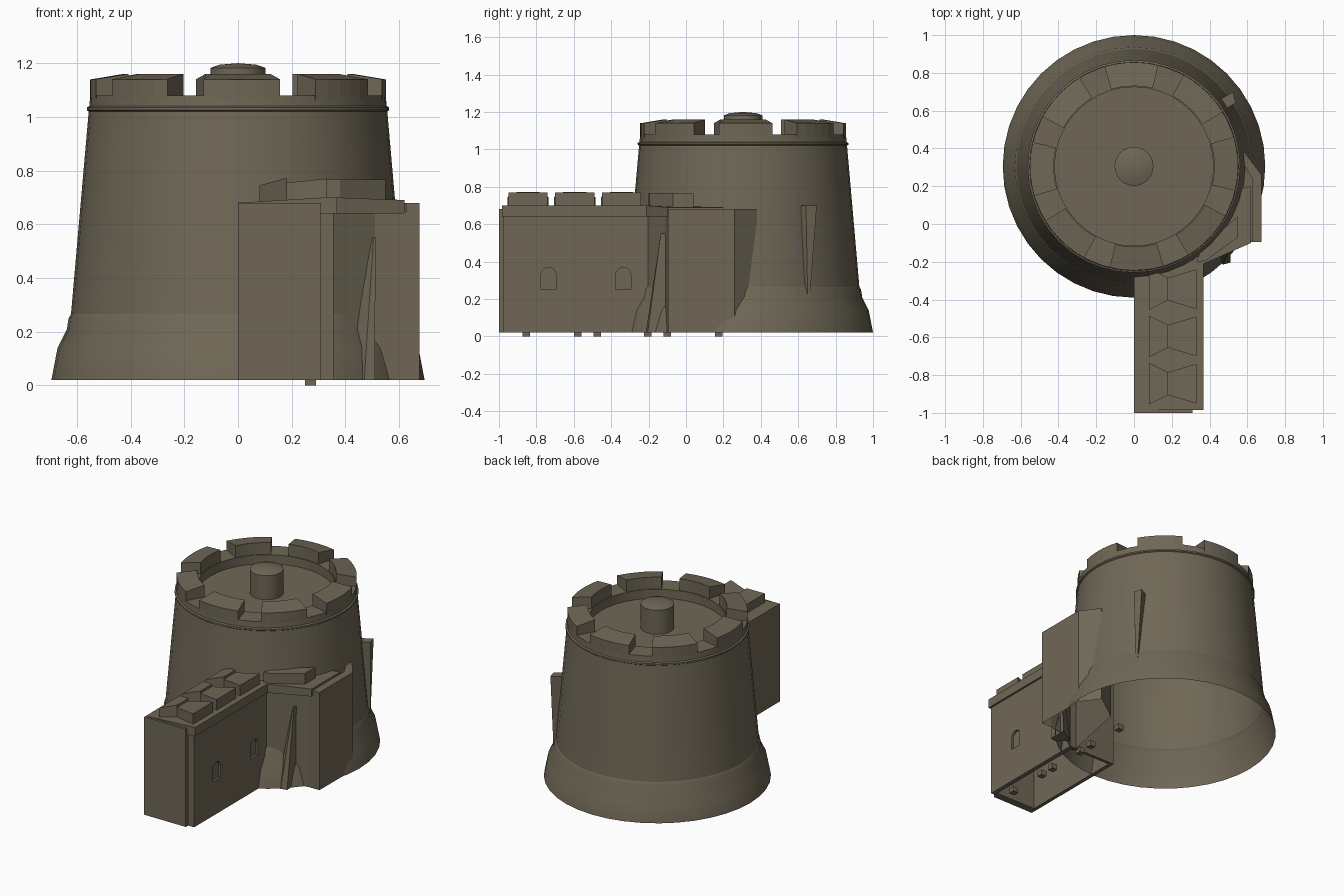
import bpy, bmesh
from math import sin, cos, pi, radians

cube = bpy.data.objects.get("Cube")
if cube:
    bpy.data.objects.remove(cube, do_unlink=True)

stone = bpy.data.materials.new("brown_stone")
stone.use_nodes = True
stone.diffuse_color = (0.16, 0.137, 0.094, 1)
stone.node_tree.nodes["Principled BSDF"].inputs["Base Color"].default_value = stone.diffuse_color

CY = 0.305   # tower axis y
BASE = 0.02  # height of the masonry foot


def finish(name, bm, smooth=False):
    bmesh.ops.recalc_face_normals(bm, faces=bm.faces)
    mesh = bpy.data.meshes.new(name)
    bm.to_mesh(mesh)
    bm.free()
    mesh.materials.append(stone)
    ob = bpy.data.objects.new(name, mesh)
    bpy.context.collection.objects.link(ob)
    if smooth:
        bpy.ops.object.select_all(action="DESELECT")
        ob.select_set(True)
        bpy.context.view_layer.objects.active = ob
        bpy.ops.object.shade_smooth_by_angle(angle=radians(25))
    return ob


def loft(name, low, high, open_bottom=False):
    """Closed solid between two matching loops of 3D points."""
    bm = bmesh.new()
    a = [bm.verts.new(p) for p in low]
    b = [bm.verts.new(p) for p in high]
    n = len(a)
    for i in range(n):
        j = (i + 1) % n
        bm.faces.new((a[i], a[j], b[j], b[i]))
    bm.faces.new(b)
    if not open_bottom:
        bm.faces.new(a[::-1])
    return finish(name, bm)


def prism(name, plan, z0, z1, open_bottom=False):
    return loft(name, [(x, y, z0) for x, y in plan], [(x, y, z1) for x, y in plan], open_bottom)


def box(name, x0, x1, y0, y1, z0, z1):
    return prism(name, [(x0, y0), (x1, y0), (x1, y1), (x0, y1)], z0, z1)


def lathe(name, profile, segments):
    """Turn a (radius, height) profile around the tower axis."""
    bm = bmesh.new()
    verts = [bm.verts.new((r, CY, z)) for r, z in profile]
    edges = [bm.edges.new(pair) for pair in zip(verts, verts[1:])]
    bmesh.ops.spin(bm, geom=verts + edges, cent=(0, CY, 0), axis=(0, 0, 1),
                   angle=2 * pi, steps=segments)
    bmesh.ops.remove_doubles(bm, verts=bm.verts, dist=0.0005)
    return finish(name, bm, True)


def polar(r, deg, z):
    return (r * cos(radians(deg)), CY + r * sin(radians(deg)), z)


def cut(target, cutter):
    mod = target.modifiers.new(cutter.name, "BOOLEAN")
    mod.operation, mod.solver, mod.object = "DIFFERENCE", "EXACT", cutter
    cutter.hide_render = True
    cutter.hide_set(True)


# Round tower, open underneath, with sunken roof deck
lathe("tower", [(0.695, BASE), (0.672, 0.14), (0.637, 0.21), (0.631, 0.25), (0.622, 0.265),
                (0.556, 1.02), (0.563, 1.025), (0.563, 1.035), (0.553, 1.04), (0.551, 1.08),
                (0.42, 1.08), (0.42, 1.02), (0, 1.02)], 40)
lathe("roof_post", [(0.103, 1.02), (0.103, 1.182), (0.07, 1.194), (0, 1.2)], 24)

# Tower merlons, higher on the inside
for k in range(8):
    mid = 45 * k + 1.5
    angles = [mid - 15 + 6 * i for i in range(6)]
    low = [polar(0.551, a, 1.06) for a in angles] + [polar(0.425, a, 1.06) for a in angles[::-1]]
    high = [polar(0.551, a, 1.14) for a in angles] + [polar(0.425, a, 1.16) for a in angles[::-1]]
    loft(f"tower_merlon_{k + 1}", low, high)

# Slim tapering fin on the tower side
loft("tower_fin",
     [polar(0.60, 32, 0.18), polar(0.635, 33, 0.18), polar(0.635, 34, 0.18), polar(0.60, 35, 0.18)],
     [polar(0.56, 32, 0.70), polar(0.635, 32, 0.70), polar(0.655, 37, 0.70), polar(0.56, 38, 0.70)])

# Straight hollow wall with two arched niches
wall = box("straight_wall", 0, 0.355, -0.975, -0.2, BASE, 0.645)
cut(wall, box("wall_cavity_cutter", 0.025, 0.325, -0.95, -0.22, -0.1, 0.6))
for i, y in enumerate((-0.735, -0.335)):
    outline = [(y - 0.04, 0.25), (y + 0.04, 0.25)]
    outline += [(y + 0.04 * cos(pi * t / 8), 0.33 + 0.04 * sin(pi * t / 8)) for t in range(9)]
    cut(wall, loft(f"niche_cutter_{i + 1}", [(0.34, a, z) for a, z in outline],
                   [(0.40, a, z) for a, z in outline]))
box("wall_end_plate", 0, 0.31, -1.0, -0.97, BASE, 0.68)

# Sloping wall deck
deck = [(0, 0.64), (0.368, 0.64), (0.368, 0.70), (0.33, 0.70), (0.08, 0.685), (0, 0.68)]
loft("wall_deck", [(x, -0.985, z) for x, z in deck], [(x, -0.19, z) for x, z in deck])

# Wall merlons: splayed outer block with a lower step behind
for i, y in enumerate((-0.845, -0.595, -0.345)):
    plan = [(0.18, y - 0.06), (0.33, y - 0.105), (0.33, y + 0.105), (0.18, y + 0.06)]
    tops = (0.755, 0.77, 0.77, 0.755)
    loft(f"wall_merlon_{i + 1}", [(*p, 0.68) for p in plan],
         [(*p, z) for p, z in zip(plan, tops)])
    plan = [(0.08, y - 0.11), (0.18, y - 0.06), (0.18, y + 0.06), (0.08, y + 0.11)]
    tops = (0.745, 0.772, 0.772, 0.745)
    loft(f"wall_step_{i + 1}", [(*p, 0.67) for p in plan],
         [(*p, z) for p, z in zip(plan, tops)])

# Corner bastion joining the wall to the tower
bastion = [(0.30, -0.24), (0.36, -0.20), (0.51, -0.11), (0.60, -0.095), (0.675, -0.095),
           (0.675, 0.26), (0.585, 0.38), (0.40, 0.25)]
prism("bastion", bastion, BASE, 0.645, True)
prism("bastion_parapet", [(0.625, -0.095), (0.675, -0.095), (0.675, 0.26), (0.585, 0.38),
                          (0.555, 0.36), (0.625, 0.24)], 0.63, 0.68)
loft("bastion_deck",
     [(0.30, -0.25, 0.64), (0.36, -0.215, 0.64), (0.62, -0.10, 0.64), (0.62, 0.20, 0.64), (0.40, 0.15, 0.64)],
     [(0.30, -0.25, 0.70), (0.36, -0.215, 0.70), (0.62, -0.10, 0.69), (0.62, 0.20, 0.69), (0.40, 0.15, 0.70)])
prism("bastion_merlon", [(0.33, -0.20), (0.38, -0.195), (0.55, -0.07), (0.55, 0.04), (0.36, -0.12)],
      0.68, 0.766)

# Leaning buttress in the corner
loft("corner_buttress",
     [(0.40, -0.15, BASE), (0.47, -0.215, BASE), (0.51, -0.205, BASE), (0.51, -0.08, BASE)],
     [(0.50, -0.12, 0.55), (0.505, -0.135, 0.55), (0.512, -0.135, 0.55), (0.512, -0.10, 0.55)])

# Small pegs under the masonry
for i, y in enumerate((-0.855, -0.58, -0.475, -0.205, -0.1, 0.175)):
    box(f"foot_peg_{i + 1}", 0.25, 0.29, y - 0.02, y + 0.02, 0, 0.035)
